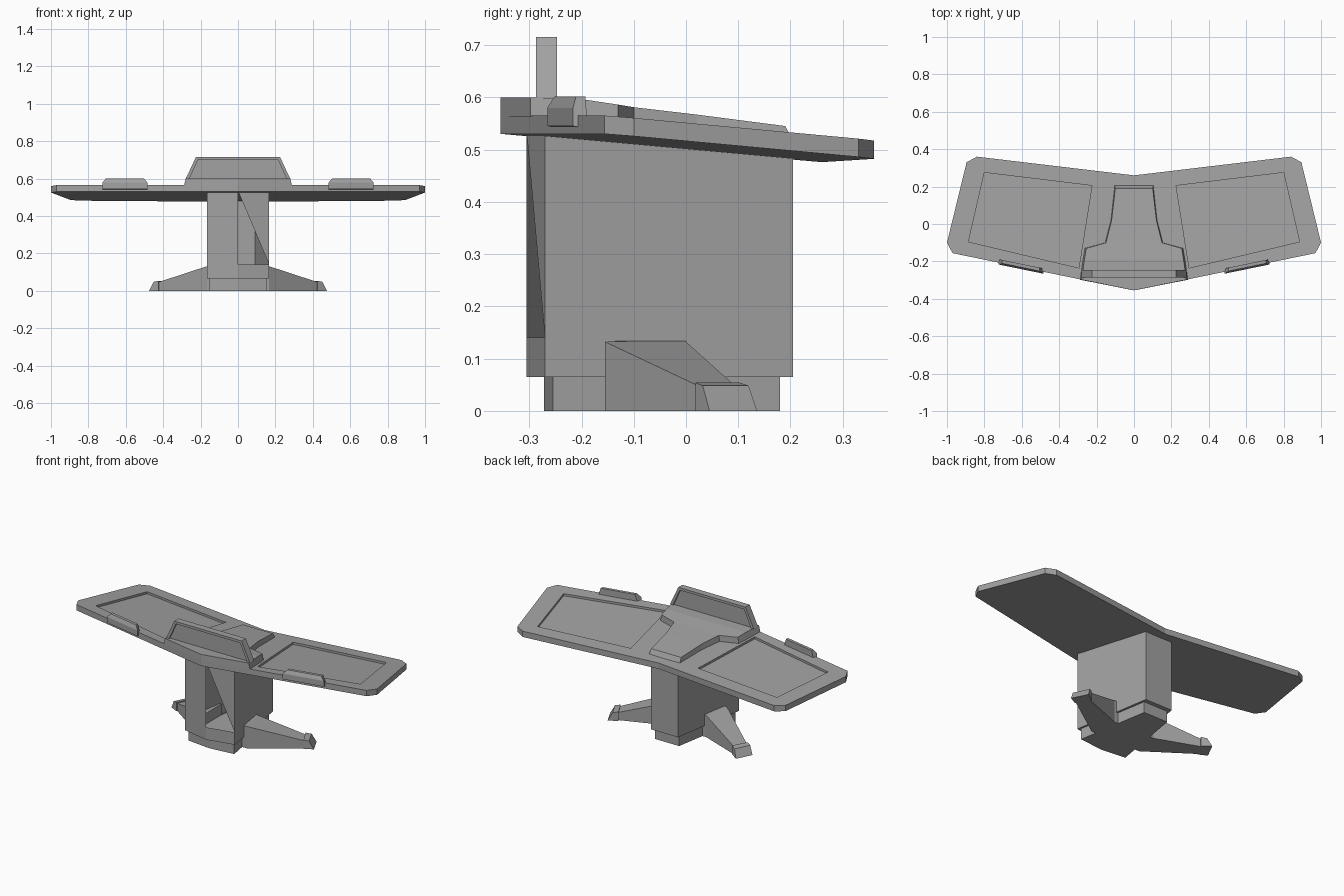
import bpy
import bmesh

cube = bpy.data.objects.get("Cube")
if cube:
    bpy.data.objects.remove(cube, do_unlink=True)

grey = bpy.data.materials.new("plain grey")
grey.use_nodes = True
colour = (0.36, 0.36, 0.36, 1)
grey.diffuse_color = colour
grey.node_tree.nodes["Principled BSDF"].inputs["Base Color"].default_value = colour

THICK = 0.035


def front_y(x):
    """Swept front edge of the wing."""
    return -0.355 + 0.205 * abs(x)


def wing_z(x, y):
    """Underside of the wing, dropping away from the front edge."""
    return 0.53 - 0.088 * (y - front_y(x))


def build(name, verts, faces, mirror=False):
    bm = bmesh.new()
    vs = [bm.verts.new(v) for v in verts]
    for f in faces:
        bm.faces.new([vs[i] for i in f])
    bmesh.ops.recalc_face_normals(bm, faces=bm.faces)
    mesh = bpy.data.meshes.new(name)
    bm.to_mesh(mesh)
    bm.free()
    mesh.materials.append(grey)
    obj = bpy.data.objects.new(name, mesh)
    bpy.context.collection.objects.link(obj)
    if mirror:
        obj.modifiers.new("Mirror", "MIRROR")
    return obj


def loft(name, rings, mirror=False, skip=()):
    """Join closed rings with side faces and cap both ends."""
    n = len(rings[0])
    verts = [v for r in rings for v in r]
    faces = [list(range(n)), list(range(len(verts) - n, len(verts)))]
    for k in range(len(rings) - 1):
        for i in range(n):
            if i not in skip:
                j = (i + 1) % n
                faces.append([k * n + i, k * n + j, k * n + n + j, k * n + n + i])
    return build(name, verts, faces, mirror)


# Swept wing with a sunken panel on each side
edge = [(0, -0.355), (0.97, -0.156), (1, -0.1), (0.895, 0.33), (0.84, 0.36), (0, 0.26)]
panel = [(0.295, -0.235), (0.885, -0.095), (0.8, 0.275), (0.225, 0.205)]
verts = [(x, y, wing_z(x, y)) for x, y in edge]
verts += [(x, y, wing_z(x, y) + THICK) for x, y in edge]
verts += [(x, y, wing_z(x, y) + THICK) for x, y in panel]
verts += [(x, y, wing_z(x, y) + THICK - 0.013) for x, y in panel]
faces = [range(6), range(16, 20)]
faces += [(i, i + 1, i + 7, i + 6) for i in range(5)]
faces += [(12 + i, 12 + (i + 1) % 4, 16 + (i + 1) % 4, 16 + i) for i in range(4)]
faces += [(6, 7, 13, 12), (7, 8, 13), (8, 9, 14, 13), (9, 10, 14), (10, 11, 15, 14), (11, 6, 12, 15)]
build("wing", verts, faces, mirror=True)

# Raised centre deck, flat in front and sloping to the back
deck = [(0, -0.355, 0.6), (0.28, -0.298, 0.6), (0.265, -0.19, 0.595), (0.255, -0.13, 0.586),
        (0.15, -0.1, 0.581), (0.12, 0.02, 0.567), (0.1, 0.19, 0.545), (0, 0.19, 0.545)]
low = [(x * 1.03, y + (0.015 if y > 0.1 else 0), wing_z(x, y) + THICK - 0.002) for x, y, z in deck]
mid = [(0, -0.19, 0.595), (0, -0.1, 0.581), (0, 0.02, 0.567)]
faces = [(i, i + 1, i + 9, i + 8) for i in range(7)]
faces += [(8, 9, 10, 16), (16, 10, 11, 12, 17), (17, 12, 13, 18), (18, 13, 14, 15)]
build("centre_deck", low + deck + mid, faces, mirror=True)


# Upright screen, a trapezoid plate inset on both faces
def trapezoid(y, inset):
    b, t = 0.28 - inset * 1.3, 0.225 - inset * 0.7
    z0, z1 = 0.598, 0.715 - inset
    return [(-b, y, z0), (b, y, z0), (t, y, z1), (-t, y, z1)]


loft("screen", [trapezoid(-0.277, 0.015), trapezoid(-0.287, 0.015), trapezoid(-0.287, 0),
                trapezoid(-0.247, 0), trapezoid(-0.247, 0.015), trapezoid(-0.257, 0.015)])

# Pods on the front edge of the wing
section = [(-0.01, 0.545, 0), (-0.01, 0.58, 0), (0, 0.602, 0.02), (0.018, 0.602, 0.02), (0.018, 0.54, 0)]
pod = []
for x, side in ((0.485, 1), (0.725, -1)):
    pod.append([(x + side * c, front_y(x + side * c) + n, z) for n, z, c in section])
loft("edge_pod", pod, mirror=True)

# Tapered pillar with an open triangle in its front left face
plan = [(0, -0.305), (0.167, -0.27), (0.09, 0.205), (-0.09, 0.205), (-0.167, -0.27)]
bottom = [(x, y, 0.065) for x, y in plan]
top = [(x, y, wing_z(x, y) + 0.008) for x, y in plan]
loft("pillar", [bottom, top], skip=(0,))
sill = [(x, y, 0.14) for x, y in plan[:2]]
build("pillar_front", bottom[:2] + sill + top[:2], [(0, 1, 3, 2), (3, 5, 4)])

# Plinth below the pillar
foot = [(0, -0.272), (0.153, -0.255), (0.08, 0.18), (-0.08, 0.18), (-0.153, -0.255)]
loft("plinth", [[(x, y, z) for x, y in foot] for z in (0, 0.07)])


# Legs reaching out and back, with a bevelled toe
def leg_ring(a, b, z, a_low=None, b_low=None):
    a_low, b_low = a_low or a, b_low or b
    return [(*a_low, 0), (*b_low, 0), (*b, z), (*a, z)]


root = leg_ring((0.11, -0.155), (0.11, 0), 0.135)
hip = leg_ring((0.165, -0.155), (0.135, 0), 0.132)
ankle = leg_ring((0.425, 0.025), (0.385, 0.095), 0.047)
loft("leg", [root, hip, ankle], mirror=True)
heel = leg_ring((0.425, 0.018), (0.38, 0.102), 0.054)
toe = leg_ring((0.452, 0.032), (0.408, 0.12), 0.048, (0.476, 0.045), (0.43, 0.136))
loft("toe", [heel, toe], mirror=True)
